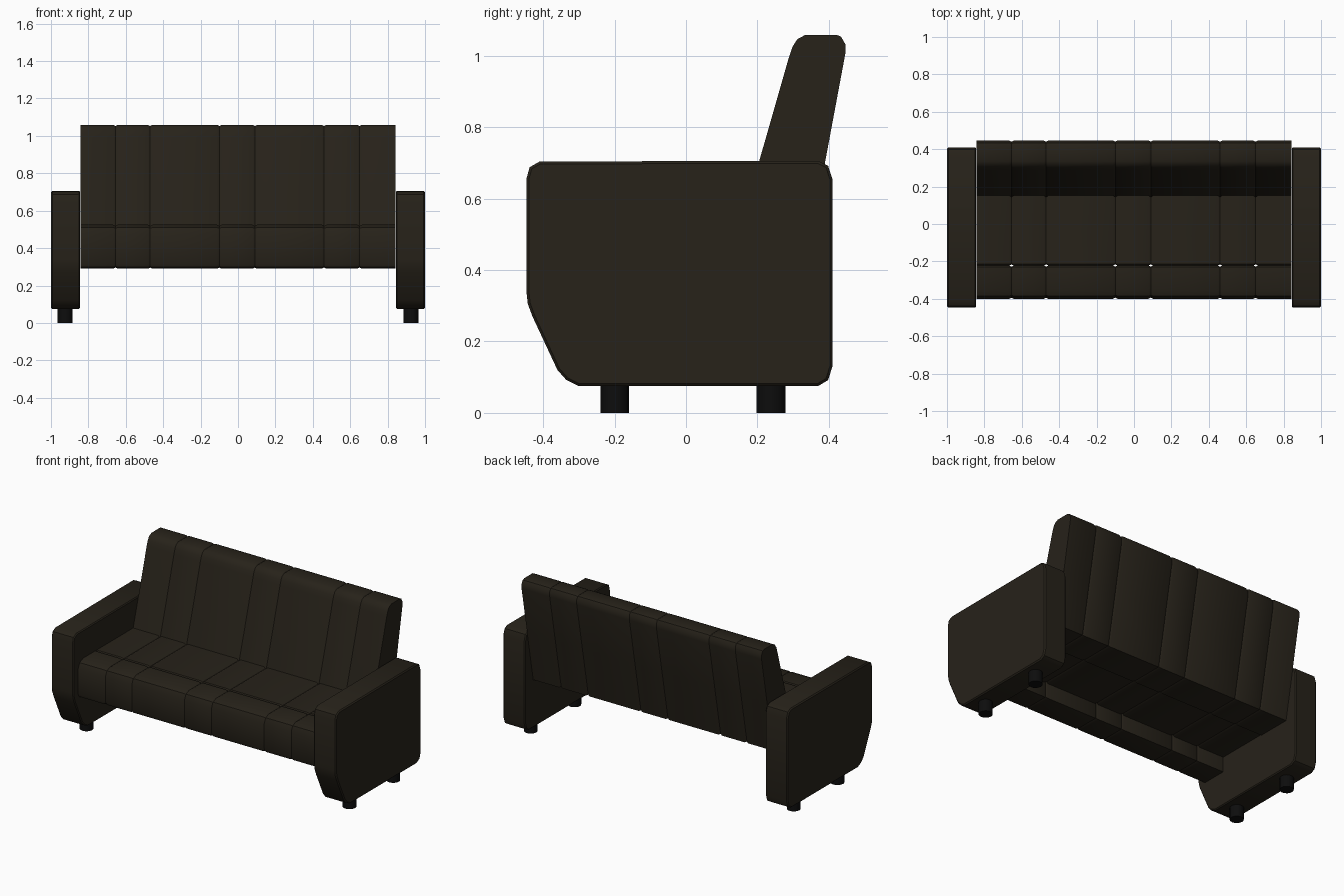
import bpy, bmesh, math
from mathutils import Vector

if "Cube" in bpy.data.objects:
    bpy.data.objects.remove(bpy.data.objects["Cube"])


def material(name, rgb):
    m = bpy.data.materials.new(name)
    m.diffuse_color = (*rgb, 1)
    m.use_nodes = True
    m.node_tree.nodes["Principled BSDF"].inputs["Base Color"].default_value = m.diffuse_color
    return m


LEATHER = material("dark_leather", (0.020, 0.016, 0.010))
BLACK = material("black_plastic", (0.004, 0.004, 0.004))


def inset(profile, d):
    # shrink a counter-clockwise (y, z) outline by d
    pts = [Vector(p) for p in profile]
    out = []
    for i, p in enumerate(pts):
        a = (p - pts[i - 1]).normalized()
        b = (pts[(i + 1) % len(pts)] - p).normalized()
        n = Vector((-a.y - b.y, a.x + b.x)).normalized()
        out.append(p + n * d / max(0.5, n.dot(Vector((-a.y, a.x)))))
    return out


def finish(bm, name, mat):
    bmesh.ops.recalc_face_normals(bm, faces=bm.faces)
    me = bpy.data.meshes.new(name)
    bm.to_mesh(me)
    bm.free()
    me.materials.append(mat)
    ob = bpy.data.objects.new(name, me)
    bpy.context.collection.objects.link(ob)
    bpy.context.view_layer.objects.active = ob
    ob.select_set(True)
    bpy.ops.object.shade_smooth_by_angle(angle=math.radians(35))
    ob.select_set(False)
    return ob


def loft(name, profile, stations):
    # sweep the side outline along x; each station is (x, inset depth)
    bm = bmesh.new()
    rings = [[bm.verts.new((x, p[0], p[1])) for p in inset(profile, d)] for x, d in stations]
    n = len(profile)
    for r, s in zip(rings, rings[1:]):
        for i in range(n):
            bm.faces.new((r[i], r[(i + 1) % n], s[(i + 1) % n], s[i]))
    bm.faces.new(rings[0])
    bm.faces.new(rings[-1])
    return finish(bm, name, LEATHER)


# stitched seams across the upholstery
HALF = 0.843
stations = [(-HALF, 0)]
for x in (-0.655, -0.47, -0.1, 0.09, 0.46, 0.65):
    stations += [(x - 0.012, 0), (x, 0.006), (x + 0.012, 0)]
stations.append((HALF, 0))

# upholstered parts, outlines counter-clockwise in (y, z)
loft("seat_front", [(-0.375, 0.29), (-0.222, 0.29), (-0.222, 0.517), (-0.23, 0.525),
                    (-0.35, 0.525), (-0.385, 0.51), (-0.40, 0.475), (-0.40, 0.315),
                    (-0.393, 0.298)], stations)
loft("seat_cushion", [(-0.222, 0.385), (0.113, 0.385), (0.152, 0.525), (-0.214, 0.525),
                      (-0.222, 0.517)], stations)
loft("backrest", [(0.112, 0.38), (0.329, 0.38), (0.39, 0.705), (0.446, 1.005), (0.446, 1.033),
                  (0.434, 1.054), (0.42, 1.059), (0.335, 1.059), (0.312, 1.047),
                  (0.298, 1.025), (0.288, 0.995), (0.205, 0.705), (0.152, 0.525)], stations)

# armrests with their feet
ARM = [(-0.30, 0.075), (0.37, 0.075), (0.398, 0.092), (0.41, 0.13), (0.41, 0.655),
       (0.398, 0.692), (0.37, 0.706), (-0.41, 0.704), (-0.438, 0.688), (-0.447, 0.655),
       (-0.447, 0.34), (-0.443, 0.305), (-0.43, 0.27), (-0.36, 0.12), (-0.335, 0.092)]
for side, tag in ((-1, "left"), (1, "right")):
    loft(f"{tag}_armrest", ARM, [(side * x, d) for x, d in
                                 ((0.844, 0.006), (0.850, 0), (0.993, 0), (1.0, 0.007))])
    for y, place in ((-0.20, "front"), (0.238, "back")):
        bm = bmesh.new()
        bmesh.ops.create_cone(bm, cap_ends=True, segments=16, radius1=0.04, radius2=0.04, depth=0.08)
        bmesh.ops.translate(bm, verts=bm.verts, vec=(side * 0.924, y, 0.04))
        finish(bm, f"{tag}_{place}_foot", BLACK)
